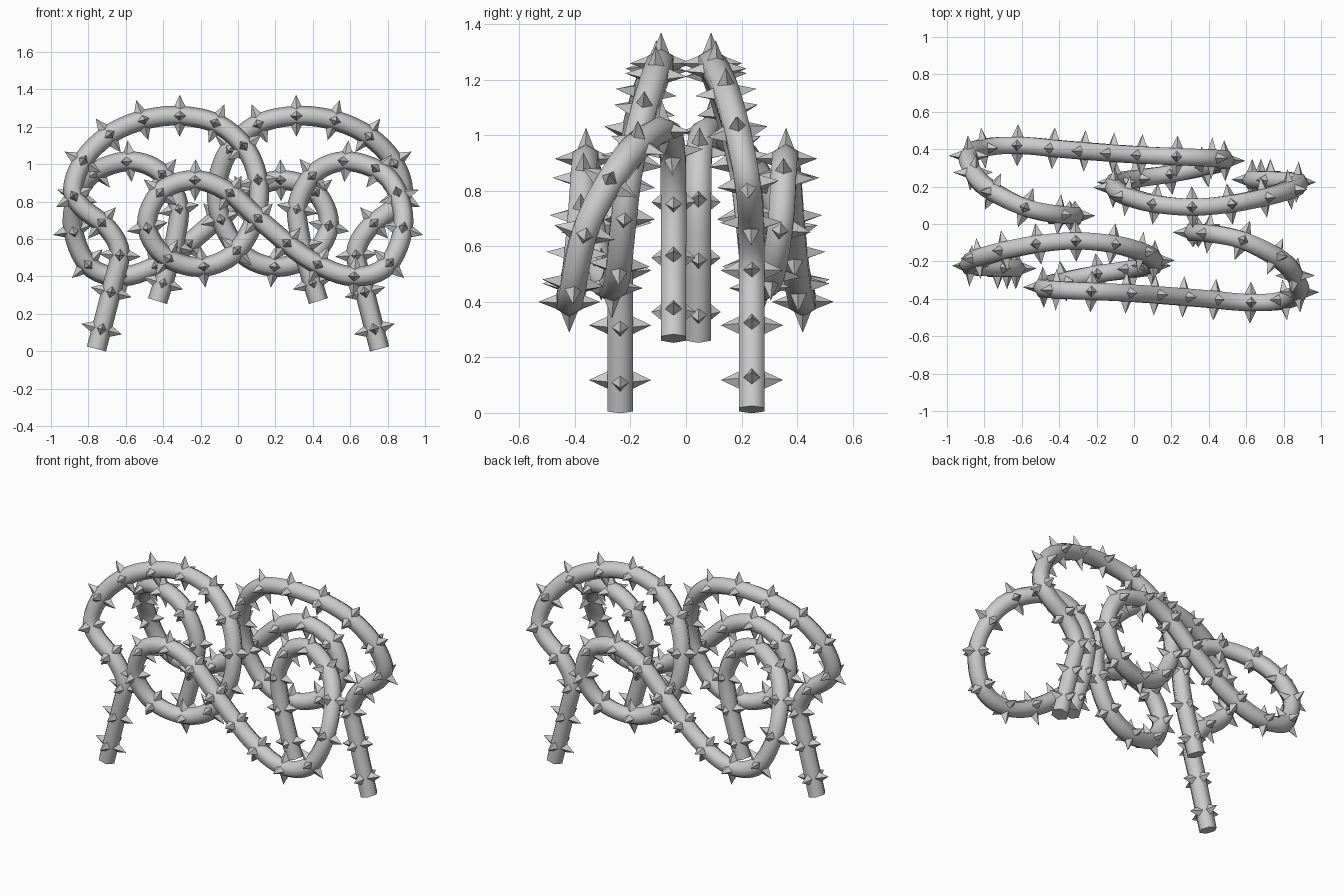
import bpy, bmesh, math
from mathutils import Vector

if "Cube" in bpy.data.objects:
    bpy.data.objects.remove(bpy.data.objects["Cube"])

R = 0.053        # vine radius (corner of the six-sided section)
SIDES = 6
TIP = 0.112      # spike tip distance from the vine centre line

# centre line of one vine: foot, big arch, small ring, diagonal, end loop, hanging end
PATH = [Vector(p) for p in [
    (-.757, -.237, .012), (-.713, -.237, .18), (-.668, -.237, .36), (-.632, -.237, .53),
    (-.70, -.235, .66), (-.835, -.23, .77), (-.882, -.215, .87), (-.82, -.18, 1.03),
    (-.68, -.14, 1.163), (-.50, -.105, 1.238), (-.30, -.09, 1.258), (-.10, -.11, 1.21),
    (.05, -.155, 1.07), (.112, -.20, .88), (.085, -.225, .69), (-.03, -.245, .515),
    (-.21, -.27, .45), (-.40, -.31, .515), (-.487, -.34, .68), (-.41, -.352, .855),
    (-.23, -.36, .915), (-.05, -.368, .85), (.13, -.38, .69), (.38, -.40, .49),
    (.61, -.42, .40), (.80, -.408, .46), (.885, -.35, .69), (.81, -.213, .92),
    (.60, -.095, 1.015), (.42, -.052, .96), (.32, -.045, .79), (.335, -.045, .60),
    (.380, -.045, .43), (.43, -.045, .268)]]


def smooth_path(pts, step=6):
    """Catmull-Rom curve through the points."""
    p = [2 * pts[0] - pts[1]] + pts + [2 * pts[-1] - pts[-2]]
    out = []
    for i in range(1, len(p) - 2):
        a, b, c, d = p[i - 1:i + 3]
        for k in range(step):
            t = k / step
            out.append(0.5 * (2 * b + (c - a) * t + (2 * a - 5 * b + 4 * c - d) * t * t
                              + (3 * b - a - 3 * c + d) * t ** 3))
    return out + [pts[-1].copy()]


line = smooth_path(PATH)
dist = [0.0]
for a, b in zip(line, line[1:]):
    dist.append(dist[-1] + (b - a).length)


def frame(i):
    """Tangent plus two normals; the first stays close to the y axis."""
    t = (line[min(i + 1, len(line) - 1)] - line[max(i - 1, 0)]).normalized()
    y = Vector((0, 1, 0))
    n = (y - t * y.dot(t)).normalized()
    return t, n, t.cross(n)


bm = bmesh.new()

# six-sided tube with flats facing front and back
rings = []
for i, c in enumerate(line):
    t, n, b = frame(i)
    rings.append([bm.verts.new(c + R * (n * math.cos(a) + b * math.sin(a)))
                  for a in (2 * math.pi * (k + 0.5) / SIDES for k in range(SIDES))])
for r0, r1 in zip(rings, rings[1:]):
    for k in range(SIDES):
        j = (k + 1) % SIDES
        bm.faces.new((r0[k], r0[j], r1[j], r1[k])).smooth = True
bm.faces.new(rings[0][::-1])
bm.faces.new(rings[-1])


def spike(c, out, t, tip):
    """Four-sided spike with its base sunk in the tube."""
    s = out.cross(t) * 0.030
    u = t * 0.037
    base = [bm.verts.new(c + out * 0.036 + d) for d in (u, s, -u, -s)]
    top = bm.verts.new(c + out * tip)
    for k in range(4):
        bm.faces.new((base[k], base[(k + 1) % 4], top))


# rings of four spikes, evenly spaced along the vine
first, last = 0.11, dist[-1] - 0.1
count = round((last - first) / 0.2) - 1
for q in range(count + 1):
    s = first + (last - first) * q / count
    i = max(k for k in range(len(dist) - 1) if dist[k] <= s)
    f = (s - dist[i]) / (dist[i + 1] - dist[i])
    c = line[i].lerp(line[i + 1], f)
    t, n, b = frame(i)
    side_tip = 0.08 if q > count - 3 else TIP
    for d, tip in ((n, side_tip), (-n, side_tip), (b, TIP), (-b, TIP)):
        spike(c, d, t, tip)

bmesh.ops.recalc_face_normals(bm, faces=bm.faces)
mesh = bpy.data.meshes.new("thorny_vine")
bm.to_mesh(mesh)
bm.free()

# front vine and its half-turn twin at the back
for name, turn in (("front_vine", 0), ("back_vine", math.pi)):
    ob = bpy.data.objects.new(name, mesh.copy())
    ob.rotation_euler.z = turn
    bpy.context.collection.objects.link(ob)
bpy.data.meshes.remove(mesh)
